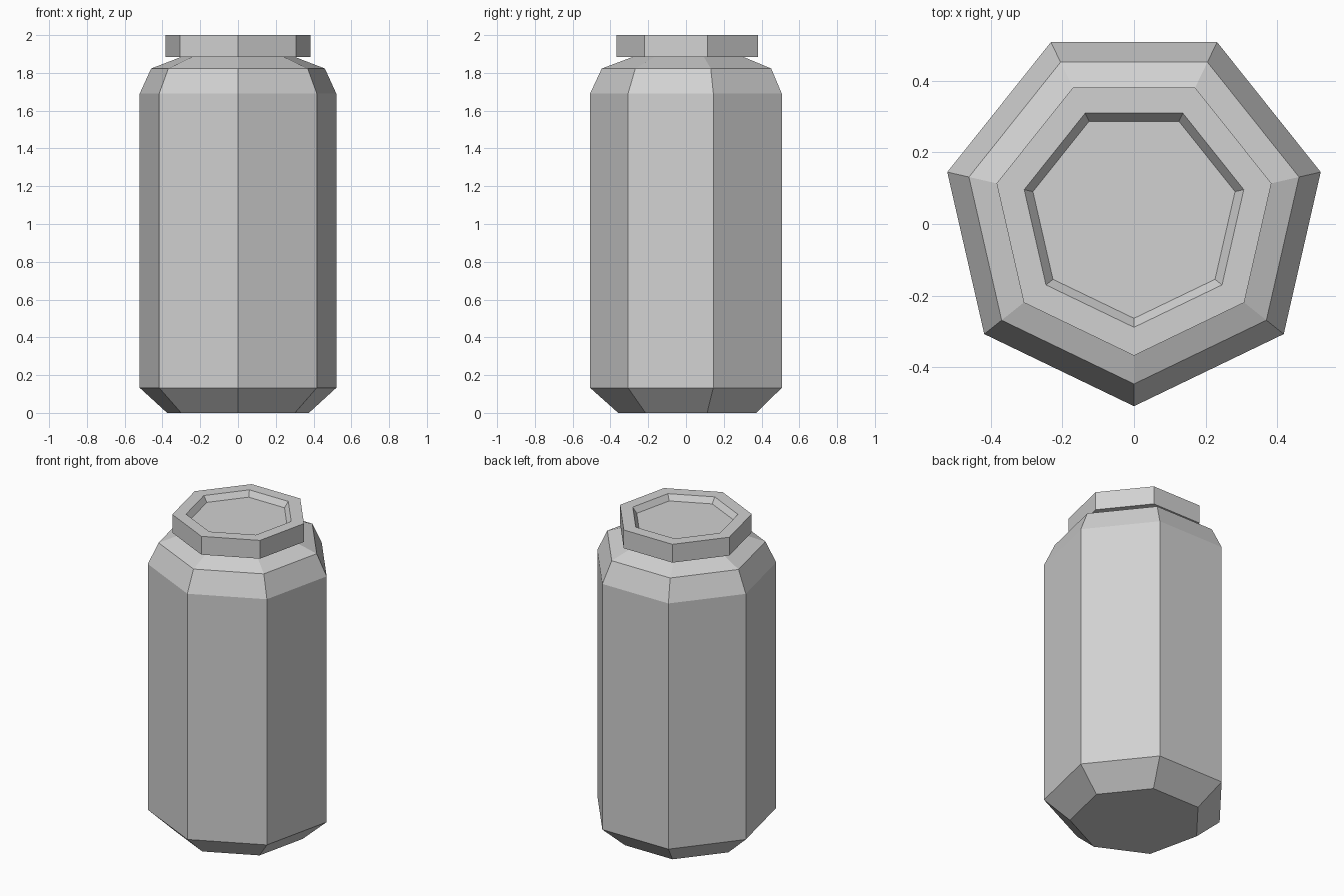
import bpy, bmesh, math

SIDES = 7
CENTRE_Y = 0.026

cube = bpy.data.objects.get("Cube")
if cube:
    bpy.data.objects.remove(cube, do_unlink=True)

grey = bpy.data.materials.new("light_grey")
grey.use_nodes = True
colour = (0.64, 0.64, 0.64, 1)
grey.diffuse_color = colour
grey.node_tree.nodes["Principled BSDF"].inputs["Base Color"].default_value = colour


def lathe(name, profile):
    """Stack seven-sided rings from (radius, height) pairs and cap both ends."""
    bm = bmesh.new()
    rings = []
    for radius, z in profile:
        ring = []
        for i in range(SIDES):
            a = math.tau * i / SIDES - math.pi / 2
            ring.append(bm.verts.new((radius * math.cos(a),
                                      CENTRE_Y + radius * math.sin(a), z)))
        rings.append(ring)
    for low, high in zip(rings, rings[1:]):
        for i in range(SIDES):
            j = (i + 1) % SIDES
            bm.faces.new((low[i], low[j], high[j], high[i]))
    bm.faces.new(rings[0][::-1])
    bm.faces.new(rings[-1])
    bmesh.ops.recalc_face_normals(bm, faces=bm.faces)
    mesh = bpy.data.meshes.new(name)
    bm.to_mesh(mesh)
    bm.free()
    mesh.materials.append(grey)
    obj = bpy.data.objects.new(name, mesh)
    bpy.context.collection.objects.link(obj)
    return obj


# Body: tapered foot, straight wall, two-step shoulder
lathe("jar_body", [(0.385, 0), (0.534, 0.133), (0.534, 1.69),
                   (0.472, 1.823), (0.31, 1.884)])

# Lid: overhanging rim with a shallow recess in its top
lathe("jar_lid", [(0.31, 1.884), (0.393, 1.884), (0.393, 2.0),
                  (0.314, 2.0), (0.289, 1.965)])
